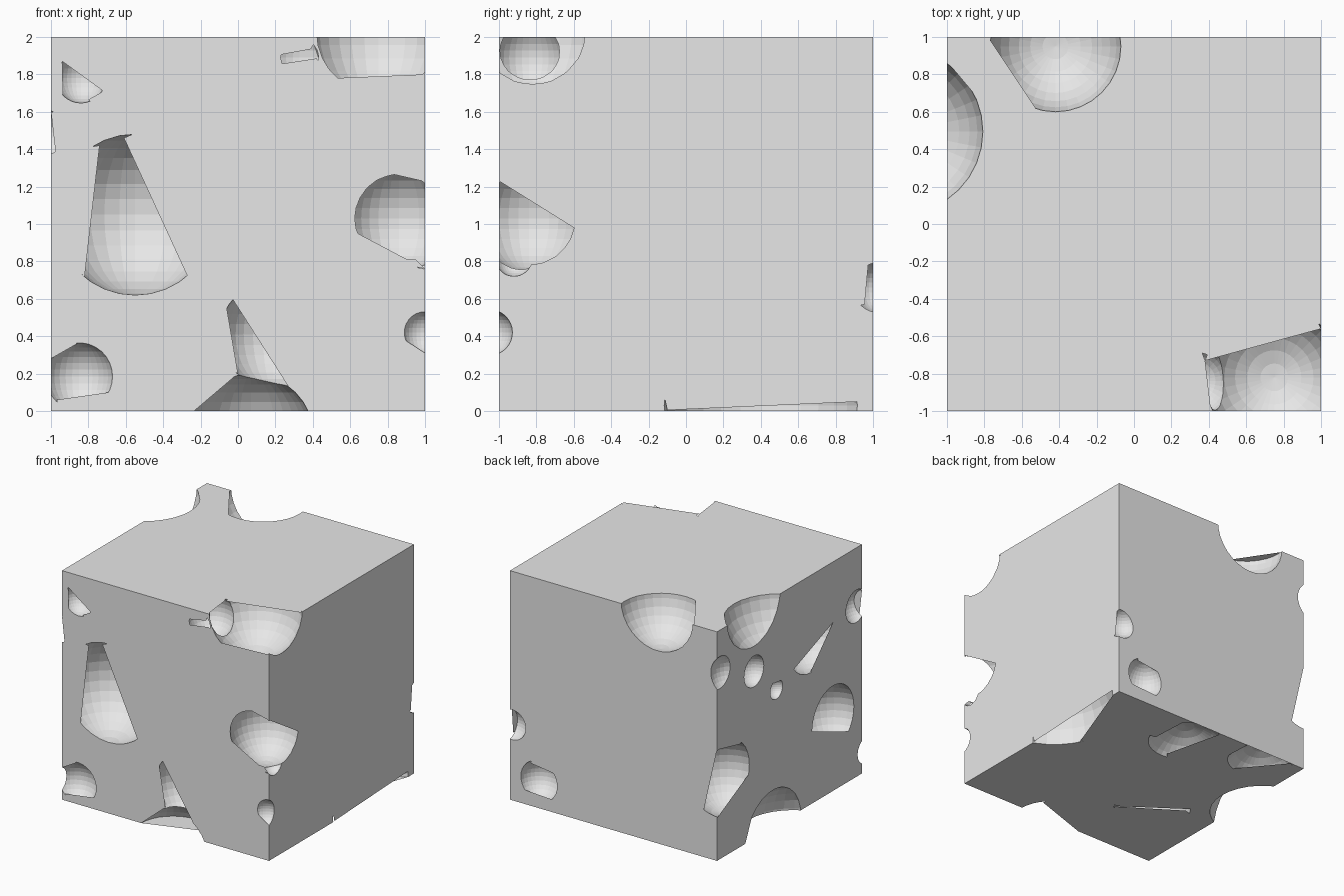
import bpy
import bmesh
import math
from mathutils import Vector

if "Cube" in bpy.data.objects:
    bpy.data.objects.remove(bpy.data.objects["Cube"], do_unlink=True)

grey = bpy.data.materials.new("light grey")
grey.use_nodes = True
grey.diffuse_color = (0.8, 0.8, 0.8, 1)
grey.node_tree.nodes["Principled BSDF"].inputs["Base Color"].default_value = grey.diffuse_color

# Each side of the block: axis index and plane position
front, back = (1, -1), (1, 1)
west, east = (0, -1), (0, 1)
bottom, top = (2, 0), (2, 2)
LOW, HIGH = (-1, -1, 0), (1, 1, 2)
ARC_STEPS = 20
LIFT = 0.0005

# Solid block
bpy.ops.mesh.primitive_cube_add(size=2, location=(0, 0, 1))
block = bpy.context.object
block.name = "block"
block.data.materials.append(grey)

lids = bmesh.new()


def bubble(x, y, z, radius):
    """Scoop a faceted round hollow out of the block."""
    bpy.ops.mesh.primitive_uv_sphere_add(segments=32, ring_count=16,
                                         radius=radius, location=(x, y, z))
    cutter = bpy.context.object
    cutter.hide_render = True
    cutter.data.materials.append(grey)
    cut = block.modifiers.new("scoop", "BOOLEAN")
    cut.operation = "DIFFERENCE"
    cut.solver = "EXACT"
    cut.object = cutter
    bpy.context.view_layer.objects.active = block
    bpy.ops.object.modifier_apply(modifier=cut.name)
    bpy.data.objects.remove(cutter, do_unlink=True)
    return Vector((x, y, z)), radius


def lid(hollow, side, start, end):
    """Skin over the circle segment running counterclockwise from start to end."""
    centre, radius = hollow
    axis, plane = side
    flat = [i for i in range(3) if i != axis]
    c = Vector([centre[i] for i in flat])
    r = math.sqrt(max(radius ** 2 - (plane - centre[axis]) ** 2, 0)) * 1.005
    a, b = Vector(start) - c, Vector(end) - c
    first = math.atan2(a.y, a.x)
    sweep = (math.atan2(b.y, b.x) - first) % math.tau
    rim = [Vector(start)]
    for step in range(1, ARC_STEPS):
        angle = first + sweep * step / ARC_STEPS
        rim.append(c + r * Vector((math.cos(angle), math.sin(angle))))
    rim.append(Vector(end))
    outward = 1 if plane > LOW[axis] else -1
    verts, last = [], None
    for p in rim:
        co = [0, 0, 0]
        co[axis] = plane + LIFT * outward
        for i, value in zip(flat, p):
            co[i] = min(max(value, LOW[i]), HIGH[i])
        if co != last:
            verts.append(lids.verts.new(co))
        last = co
    face = lids.faces.new(verts)
    face.normal_update()
    if face.normal[axis] * outward < 0:
        face.normal_flip()


# Hollows on the front
hole = bubble(x=-.84, y=-1, z=1.78, radius=.133)
lid(hole, front, start=(-.72, 1.71), end=(-.94, 1.87))
lid(hole, front, start=(-.94, 1.87), end=(-.935, 1.69))
lid(hole, front, start=(-.8, 1.665), end=(-.72, 1.71))

hole = bubble(x=-.55, y=-1, z=1.05, radius=.43)
lid(hole, front, start=(-.74, 1.42), end=(-.82, .72))
lid(hole, front, start=(-.27, .72), end=(-.61, 1.46))

hole = bubble(x=-.85, y=-1.05, z=.185, radius=.187)
lid(hole, front, start=(-.97, .06), end=(-.69, .1))
lid(hole, front, start=(-.86, .36), end=(-1, .28))

hole = bubble(x=.19, y=-1, z=.41, radius=.287)
lid(hole, front, start=(.27, .13), end=(-.03, .6))
lid(hole, front, start=(-.06, .55), end=(0, .2))

hole = bubble(x=.07, y=-1, z=-.137, radius=.335)
lid(hole, front, start=(0, .2), end=(-.235, 0))
lid(hole, bottom, start=(.3, -.82), end=(-.235, -1))

# Hollows along the front east edge
hole = bubble(x=.86, y=-.84, z=1.03, radius=.285)
lid(hole, front, start=(.64, .95), end=(1, .76))
lid(hole, front, start=(1, 1.23), end=(.82, 1.28))
lid(hole, east, start=(-.6, .98), end=(-1, 1.23))
bubble(x=.99, y=-.92, z=.82, radius=.1)

hole = bubble(x=1, y=-1.05, z=.42, radius=.122)
lid(hole, front, start=(.9, .375), end=(1, .31))

hole = bubble(x=.75, y=-.82, z=2.03, radius=.378)
lid(hole, front, start=(.52, 1.78), end=(1, 1.8))
lid(hole, top, start=(1, -.56), end=(.38, -.73))

hole = bubble(x=.33, y=-.84, z=1.89, radius=.19)
lid(hole, top, start=(.38, -.73), end=(.41, -.985))
lid(hole, front, start=(.39, 1.935), end=(.2, 1.9))
lid(hole, front, start=(.19, 1.85), end=(.42, 1.885))

# Hollows on the back
hole = bubble(x=-.42, y=.95, z=2.03, radius=.353)
lid(hole, top, start=(-.78, 1), end=(-.52, .61))

hole = bubble(x=.98, y=1.03, z=.66, radius=.135)
lid(hole, east, start=(.975, .79), end=(.955, .57))

hole = bubble(x=.72, y=1, z=.235, radius=.175)
lid(hole, back, start=(.8, .372), end=(.58, .343))
lid(hole, back, start=(.596, .11), end=(.857, .124))

# Hollows on the west side
hole = bubble(x=-1.25, y=.495, z=2.05, radius=.447)
lid(hole, top, start=(-.83, .68), end=(-1, .87))

hole = bubble(x=-1.05, y=-.92, z=1.49, radius=.15)
lid(hole, front, start=(-.975, 1.38), end=(-1, 1.6))

bubble(x=-1.12, y=.96, z=1.63, radius=.185)
bubble(x=-1, y=.49, z=1.46, radius=.135)

hole = bubble(x=-1, y=.18, z=1.185, radius=.085)
lid(hole, west, start=(.222, 1.25), end=(.097, 1.238))

hole = bubble(x=-1, y=-.3, z=1.45, radius=.3)
lid(hole, west, start=(-.056, 1.267), end=(-.6, 1.472))
lid(hole, west, start=(-.6, 1.472), end=(-.29, 1.16))

hole = bubble(x=-1, y=-.6, z=.63, radius=.288)
lid(hole, west, start=(-.82, .436), end=(-.306, .63))

hole = bubble(x=-1, y=.87, z=.67, radius=.315)
lid(hole, west, start=(.57, .588), end=(1, .375))
lid(hole, west, start=(1, .97), end=(.667, .895))
lid(hole, back, start=(-.87, .4), end=(-1, .97))

hole = bubble(x=-1.2, y=.23, z=-.07, radius=.443)
lid(hole, west, start=(.61, 0), end=(.5, .247))

# Hollows on the bottom
hole = bubble(x=1.2, y=.4, z=.03, radius=.555)
lid(hole, bottom, start=(1, .92), end=(.716, .154))
lid(hole, east, start=(.92, .05), end=(-.1, .005))

hole = bubble(x=.05, y=.72, z=-.25, radius=.398)
lid(hole, bottom, start=(.28, .61), end=(.26, 1))
lid(hole, bottom, start=(-.1, 1), end=(.03, .46))
lid(hole, back, start=(.3, 0), end=(-.2, 0))

hole = bubble(x=-.63, y=.89, z=-.25, radius=.375)
lid(hole, bottom, start=(-.374, .709), end=(-.39, 1))
lid(hole, bottom, start=(-.86, 1), end=(-.55, .63))
lid(hole, back, start=(-.3, 0), end=(-.95, 0))

hole = bubble(x=-.46, y=-.31, z=0, radius=.32)
lid(hole, bottom, start=(-.2, -.48), end=(-.72, -.11))
lid(hole, bottom, start=(-.7, -.16), end=(-.2, -.49))

# Thin skins that partly close the hollows
skin = bpy.data.meshes.new("hollow_lids")
lids.to_mesh(skin)
lids.free()
skin.materials.append(grey)
bpy.context.collection.objects.link(bpy.data.objects.new("hollow_lids", skin))
